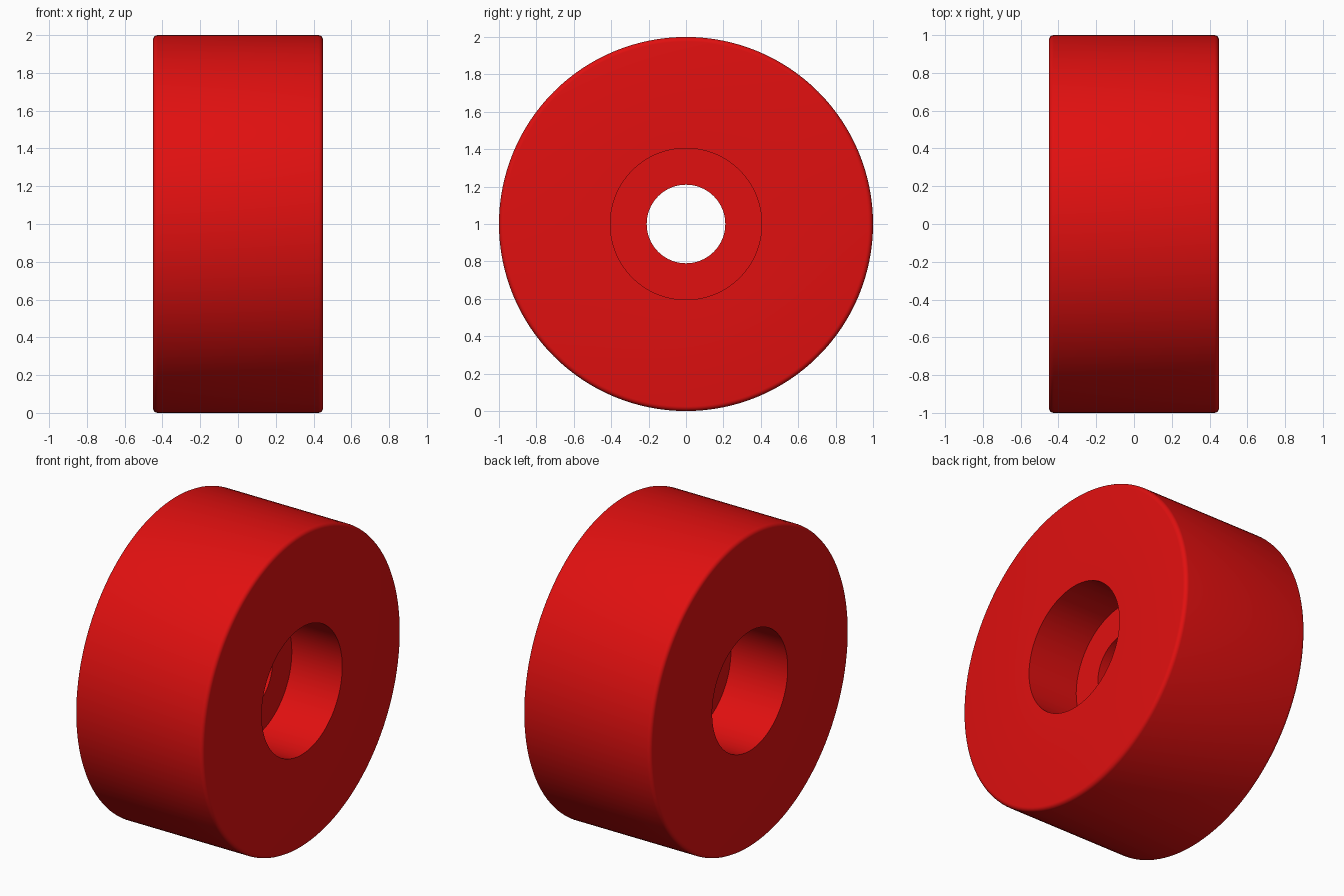
import bpy, bmesh, math
from mathutils import Matrix, Vector

if "Cube" in bpy.data.objects:
    bpy.data.objects.remove(bpy.data.objects["Cube"])

HALF, R, FILLET, SEGMENTS = 0.45, 1.0, 0.025, 128


def fillet(cx, cr, start, end, steps=5):
    """Arc points (x, radius) of a rounded rim edge."""
    angles = [math.radians(start + (end - start) * i / steps) for i in range(steps + 1)]
    return [(cx + FILLET * math.cos(a), cr + FILLET * math.sin(a)) for a in angles]


def lathe(name, profile, colour):
    """Revolve a closed (x, radius) profile around the x axis."""
    bm = bmesh.new()
    rings = []
    for i in range(SEGMENTS):
        rot = Matrix.Rotation(2 * math.pi * i / SEGMENTS, 3, 'X')
        rings.append([bm.verts.new(rot @ Vector((x, 0, r))) for x, r in profile])
    n = len(profile)
    for i in range(SEGMENTS):
        a, b = rings[i], rings[(i + 1) % SEGMENTS]
        for j in range(n):
            k = (j + 1) % n
            bm.faces.new((a[j], a[k], b[k], b[j]))
    bmesh.ops.recalc_face_normals(bm, faces=bm.faces)
    mesh = bpy.data.meshes.new(name)
    bm.to_mesh(mesh)
    bm.free()
    obj = bpy.data.objects.new(name, mesh)
    bpy.context.collection.objects.link(obj)
    mat = bpy.data.materials.new(name + "_red")
    mat.diffuse_color = colour
    mat.use_nodes = True
    mat.node_tree.nodes["Principled BSDF"].inputs["Base Color"].default_value = mat.diffuse_color
    mesh.materials.append(mat)
    bpy.context.view_layer.objects.active = obj
    obj.select_set(True)
    bpy.ops.object.shade_smooth_by_angle(angle=math.radians(30))
    return obj


# Rounded outer rim, from left face to right face
rim = (fillet(-HALF + FILLET, R - FILLET, 180, 90)
       + fillet(HALF - FILLET, R - FILLET, 90, 0))

# Right recess, axle hole through the web, then left recess
bore = [(HALF, 0.405), (0.095, 0.405), (0.095, 0.21),
        (-0.05, 0.21), (-0.05, 0.38), (-HALF, 0.38)]

# Wheel standing on the ground
wheel = lathe("roller_wheel", rim + bore, (0.75, 0.005, 0.005, 1))
wheel.location.z = R
